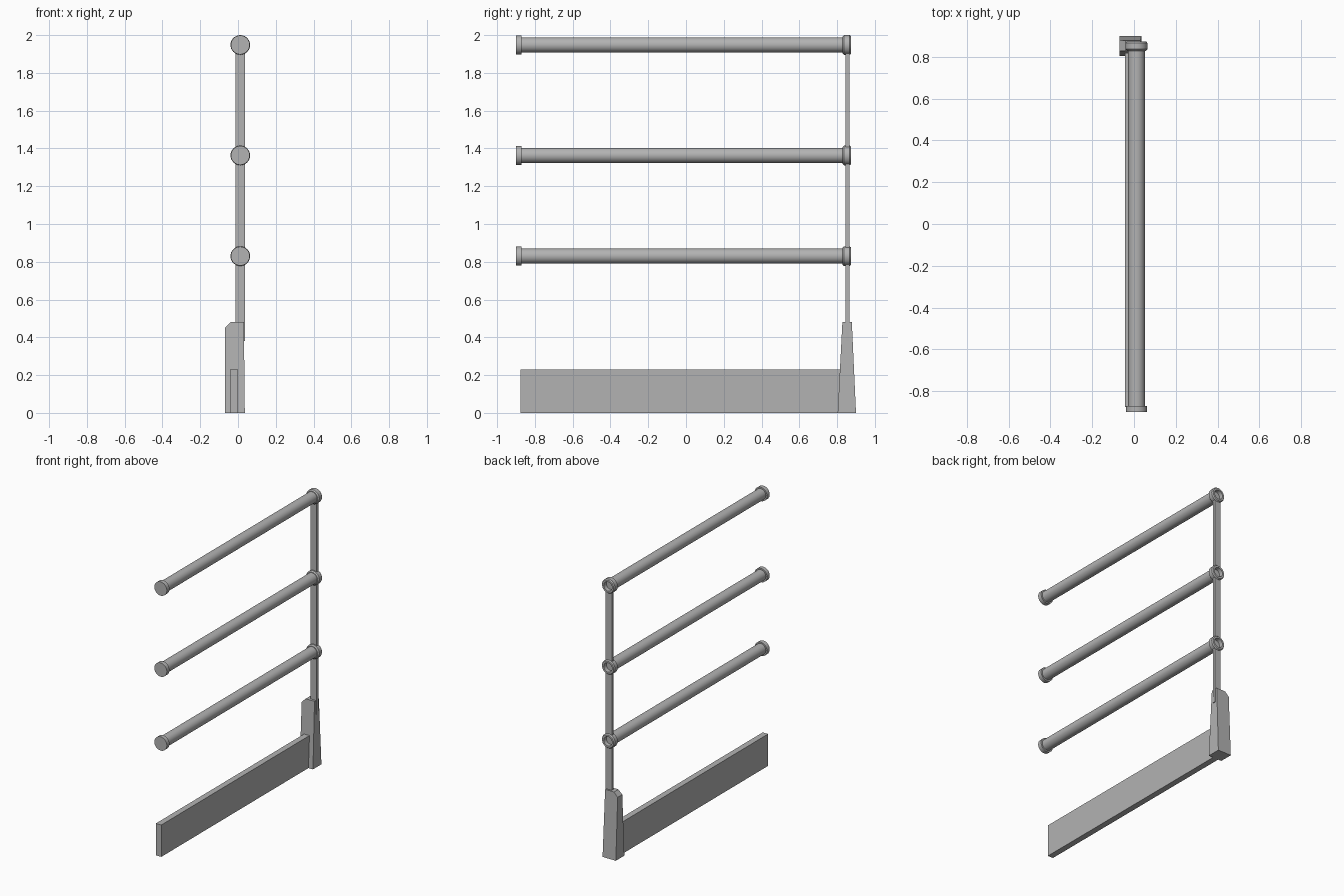
import bpy, bmesh, math

cube = bpy.data.objects.get("Cube")
if cube:
    bpy.data.objects.remove(cube, do_unlink=True)

grey = bpy.data.materials.new("light_grey")
grey.use_nodes = True
colour = (0.45, 0.45, 0.45, 1)
grey.diffuse_color = colour
grey.node_tree.nodes["Principled BSDF"].inputs["Base Color"].default_value = colour

AXIS_X = 0.012
RAIL_HEIGHTS = {"lower": 0.83, "middle": 1.363, "upper": 1.948}
RING_RADIUS = 0.052
BASE_TOP = 0.48


def finish(name, bm, smooth=False):
    bmesh.ops.recalc_face_normals(bm, faces=bm.faces)
    mesh = bpy.data.meshes.new(name)
    bm.to_mesh(mesh)
    bm.free()
    mesh.materials.append(grey)
    obj = bpy.data.objects.new(name, mesh)
    bpy.context.collection.objects.link(obj)
    if smooth:
        bpy.ops.object.select_all(action="DESELECT")
        obj.select_set(True)
        bpy.context.view_layer.objects.active = obj
        bpy.ops.object.shade_smooth_by_angle(angle=math.radians(30))
    return obj


def box(name, x0, x1, y0, y1, z0, z1):
    bm = bmesh.new()
    bmesh.ops.create_cube(bm, size=1)
    for v in bm.verts:
        v.co.x = x1 if v.co.x > 0 else x0
        v.co.y = y1 if v.co.y > 0 else y0
        v.co.z = z1 if v.co.z > 0 else z0
    return finish(name, bm)


def lathe(name, profile, z, sides=32):
    """Turn a profile of (y, radius) pairs around an axis along y, with closed ends."""
    bm = bmesh.new()
    loops = []
    for y, r in profile:
        loops.append([bm.verts.new((AXIS_X + r * math.cos(a), y, z + r * math.sin(a)))
                      for a in (2 * math.pi * i / sides for i in range(sides))])
    for a, b in zip(loops, loops[1:]):
        for i in range(sides):
            j = (i + 1) % sides
            bm.faces.new((a[i], a[j], b[j], b[i]))
    bm.faces.new(loops[0])
    bm.faces.new(loops[-1])
    return finish(name, bm, smooth=True)


# Toe board along the ground
box("toe_board", -0.043, 0.0, -0.875, 0.83, 0, 0.23)

# Tapered base with one chamfered shoulder
bm = bmesh.new()
outline = [(-0.07, 0), (0.036, 0), (0.031, BASE_TOP), (-0.04, BASE_TOP), (-0.07, 0.45)]
front, back = [], []
for x, z in outline:
    t = z / BASE_TOP
    front.append(bm.verts.new((x, 0.803 + 0.025 * t, z)))
    back.append(bm.verts.new((x, 0.9 - 0.022 * t, z)))
bm.faces.new(front)
bm.faces.new(back)
for i in range(len(outline)):
    j = (i + 1) % len(outline)
    bm.faces.new((front[i], front[j], back[j], back[i]))
finish("post_base", bm)

# Rails with end caps, hollow joint rings, and post lengths between the rings
post_start = BASE_TOP - 0.1
for level, z in RAIL_HEIGHTS.items():
    lathe(level + "_rail", [(-0.89, 0.04), (0.84, 0.04)], z)
    lathe(level + "_end_cap", [(-0.9, 0.05), (-0.87, 0.05)], z)
    lathe(level + "_joint_ring",
          [(0.828, 0.044), (0.836, RING_RADIUS), (0.866, RING_RADIUS),
           (0.874, 0.046), (0.874, 0.033), (0.846, 0.031)], z)
    box(level + "_post_length", -0.013, 0.037, 0.845, 0.865, post_start, z - 0.036)
    post_start = z + 0.036
